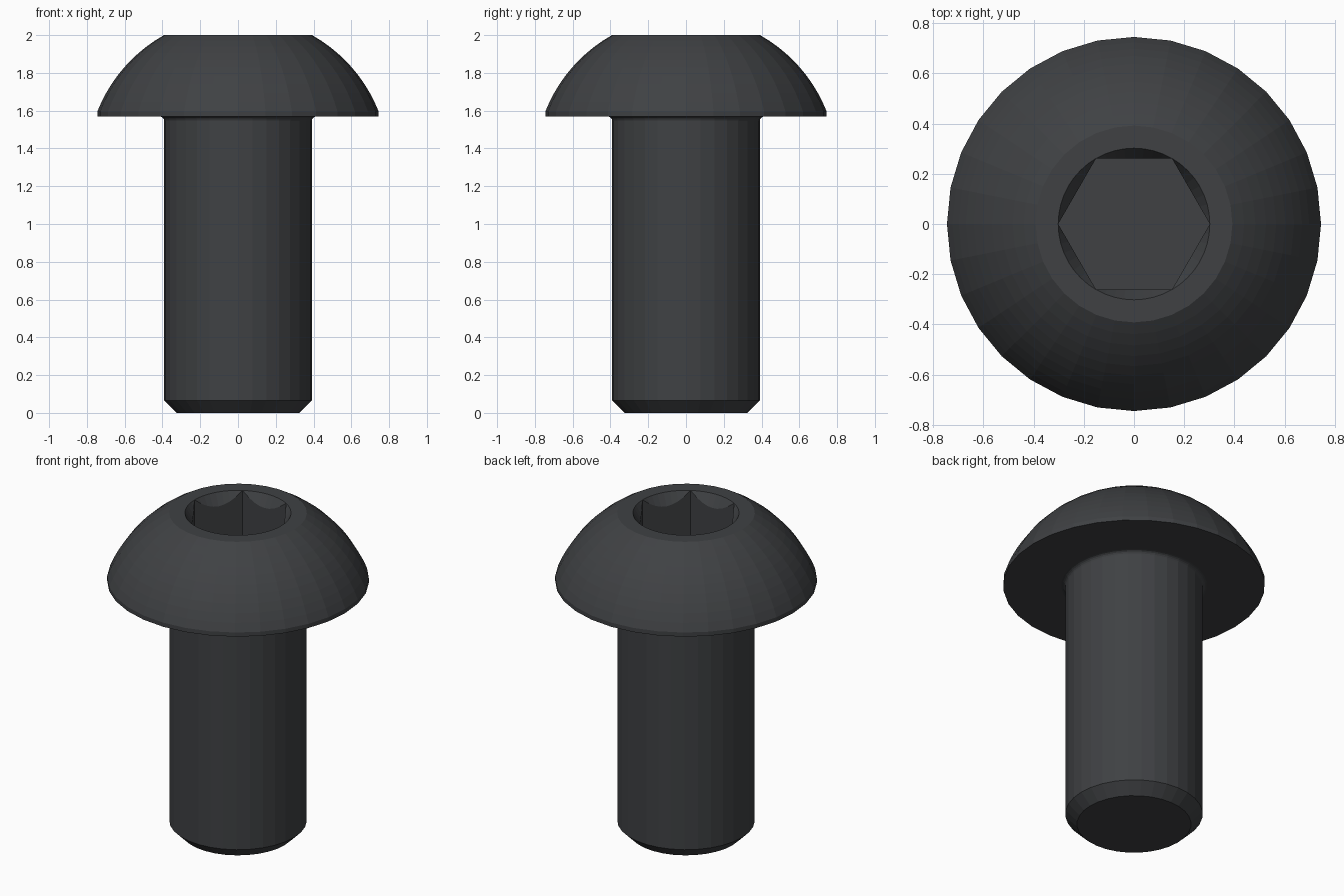
import bpy, bmesh
from math import sin, cos, pi, radians, sqrt, atan2

if "Cube" in bpy.data.objects:
    bpy.data.objects.remove(bpy.data.objects["Cube"])

SIDES = 32          # sides of shank and head
RIM_SIDES = 48      # sides of the socket rim (8 per hex flat)
SOCKET_R = 0.302    # hex corner radius
FLOOR_Z = 1.70

bm = bmesh.new()


def ring(n, radius, height):
    """Ring of n vertices; radius and height are functions of the angle."""
    out = []
    for i in range(n):
        a = 2 * pi * i / n
        r = radius(a)
        out.append(bm.verts.new((r * cos(a), r * sin(a), height(r))))
    return out


def skin(a, b):
    """Join two rings of equal count with quads."""
    n = len(a)
    for i in range(n):
        j = (i + 1) % n
        bm.faces.new((a[i], a[j], b[j], b[i]))


def loop_edges(r):
    return [bm.edges.get((r[i - 1], r[i])) for i in range(len(r))]


# Outer profile: chamfered tip, shank, fillet under the head, lip
profile = [(0.325, 0), (0.391, 0.066), (0.391, 1.545)]
for k in range(1, 5):
    t = radians(90 * k / 4)
    profile.append((0.391 + 0.024 * (1 - cos(t)), 1.545 + 0.024 * sin(t)))
profile.append((0.745, 1.569))

# Domed head: arc centred on the axis
r0, z0, r1, z1 = 0.745, 1.595, 0.392, 2.0
c = (r1**2 + z1**2 - r0**2 - z0**2) / (2 * (z1 - z0))
R = sqrt(r0**2 + (z0 - c)**2)
t0, t1 = atan2(z0 - c, r0), atan2(z1 - c, r1)
for k in range(11):
    t = t0 + (t1 - t0) * k / 10
    profile.append((R * cos(t), c + R * sin(t)))

rings = [ring(SIDES, lambda a, r=r: r, lambda _, z=z: z) for r, z in profile]
bm.faces.new(rings[0][::-1])
for a, b in zip(rings, rings[1:]):
    skin(a, b)


# Hex socket with a conical lead-in that cuts arcs into the flats
def hex_radius(a):
    return SOCKET_R * cos(pi / 6) / cos(a % (pi / 3) - pi / 6)


rim = ring(RIM_SIDES, lambda a: SOCKET_R, lambda r: 2.0)
arcs = ring(RIM_SIDES, hex_radius, lambda r: 2.0 - sqrt(3) * (SOCKET_R - r))
floor = ring(RIM_SIDES, hex_radius, lambda r: FLOOR_Z)
skin(rim, arcs)
skin(arcs, floor)
bm.faces.new(floor)

# Flat ring on top between dome and socket
bmesh.ops.bridge_loops(bm, edges=loop_edges(rings[-1]) + loop_edges(rim))
bmesh.ops.remove_doubles(bm, verts=bm.verts[:], dist=0.0005)
bmesh.ops.recalc_face_normals(bm, faces=bm.faces[:])

mesh = bpy.data.meshes.new("button_head_screw")
bm.to_mesh(mesh)
bm.free()
screw = bpy.data.objects.new("button_head_screw", mesh)
bpy.context.collection.objects.link(screw)

# Dark steel
steel = bpy.data.materials.new("dark_steel")
steel.diffuse_color = (0.05, 0.053, 0.057, 1)
steel.use_nodes = True
steel.node_tree.nodes["Principled BSDF"].inputs["Base Color"].default_value = steel.diffuse_color
mesh.materials.append(steel)
